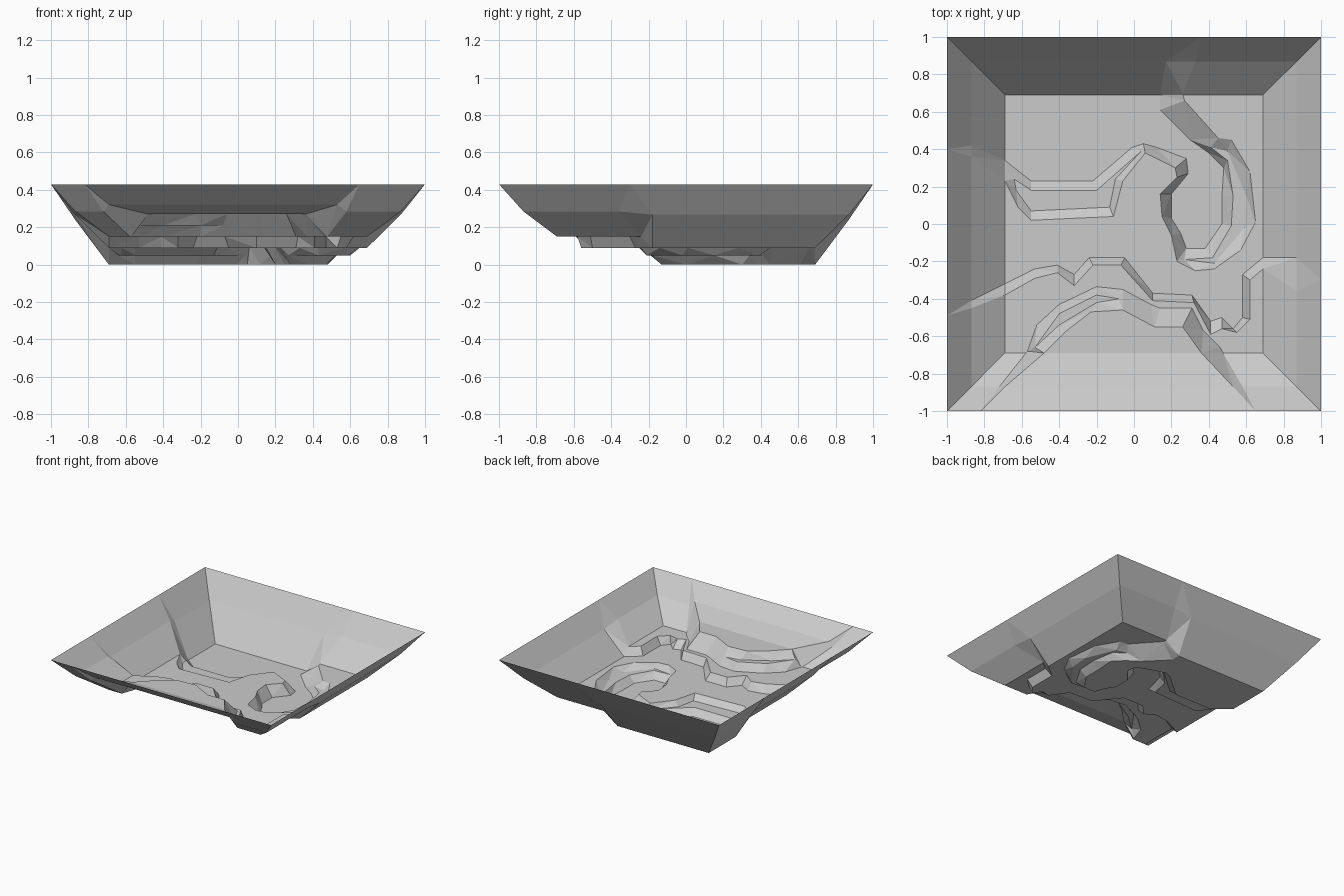
import bpy
import bmesh
from mathutils import Vector
from mathutils.geometry import delaunay_2d_cdt, intersect_point_line

if "Cube" in bpy.data.objects:
    bpy.data.objects.remove(bpy.data.objects["Cube"])

INNER, MIDDLE, RIM_Z = 0.69, 0.87, 0.43
verts, edges, contours = [], [], []


def path(pts, closed=False):
    base = len(verts)
    verts.extend(Vector(p) for p in pts)
    n = len(pts)
    edges.extend((base + i, base + (i + 1) % n) for i in range(n if closed else n - 1))


def contour(level, pts, closed=False):
    """A terrace edge lying at one height."""
    path(pts, closed)
    loop = [Vector(p) for p in pts]
    if closed:
        loop.append(loop[0])
    contours.append((level, loop))


def seg_dist(p, a, b):
    q, t = intersect_point_line(p, a, b)
    q = Vector(q[:2])
    if t < 0:
        q = a
    elif t > 1:
        q = b
    return (p - q).length


def height(p):
    """Nearest terrace level, raised towards the rim on the basin walls."""
    level = min((seg_dist(p, a, b), lv) for lv, l in contours for a, b in zip(l, l[1:]))[1]
    m = max(abs(p.x), abs(p.y))
    mid = 0.24 + 0.3 * level
    if m <= INNER + 1e-5:
        return level
    if m <= MIDDLE:
        return level + (mid - level) * (m - INNER) / (MIDDLE - INNER)
    return mid + (RIM_Z - mid) * (m - MIDDLE) / (1 - MIDDLE)


# square basin rings and corner creases
for r in (INNER, MIDDLE, 1.0):
    path([(-r, -r), (r, -r), (r, r), (-r, r)], True)
for sx in (-1, 1):
    for sy in (-1, 1):
        path([(sx * INNER, sy * INNER), (sx * MIDDLE, sy * MIDDLE), (sx, sy)])

# lowest floor edge with the hooked hollow
contour(0.0, [(-1, .4), (-.87, .42), (-.69, .34), (-.55, .23), (-.22, .23), (-.01, .41),
              (.05, .43), (.12, .41), (.28, .35), (.29, .27), (.2, .16), (.2, .03),
              (.25, -.05), (.28, -.13), (.38, -.13), (.47, 0), (.47, .15), (.48, .3),
              (.4, .38), (.3, .45), (.14, .61), (.14, .69), (.17, .87), (.36, 1)])
# left and right half-height shelves
contour(.05, [(-.64, .24), (-.55, .18), (-.2, .18), (.04, .39), (-.1, .24),
              (-.13, .09), (-.55, .07), (-.63, .18)], True)
contour(.05, [(.41, .41), (.5, .34), (.53, .15), (.52, -.01), (.42, -.18), (.27, -.19),
              (.43, -.21), (.59, -.02), (.6, .15), (.5, .39)], True)
# middle floor, lower side
contour(.09, [(-1, .4), (-.87, .36), (-.69, .23), (-.62, .09), (-.55, .02), (-.11, .04),
              (-.06, .23), (.06, .38), (.22, .3), (.23, .25), (.14, .16), (.15, .04),
              (.2, -.06), (.23, -.2), (.33, -.25), (.43, -.24), (.57, -.14), (.65, .01),
              (.62, .28), (.52, .45), (.45, .46), (.27, .66), (.26, .7), (.33, .87), (.36, 1)])
# cliff between the middle floor and the front terrace
contour(.09, [(-1, -.49), (-.87, -.41), (-.69, -.32), (-.53, -.24), (-.41, -.22), (-.32, -.27),
              (-.24, -.18), (-.05, -.18), (.1, -.37), (.31, -.38), (.41, -.52), (.47, -.5),
              (.53, -.56), (.58, -.5), (.58, -.27), (.69, -.18), (.87, -.18), (1, -.3)])
contour(.15, [(-1, -.49), (-.87, -.45), (-.69, -.38), (-.53, -.29), (-.41, -.26), (-.32, -.33),
              (-.22, -.22), (-.07, -.22), (.1, -.41), (.32, -.42), (.41, -.59), (.47, -.56),
              (.55, -.58), (.62, -.51), (.62, -.3), (.69, -.24), (.87, -.36), (1, -.3)])
# front plateau: foot, ledge and top
contour(.15, [(-.82, -1), (-.72, -.87), (-.57, -.68), (-.52, -.54), (-.4, -.43), (-.2, -.335),
              (-.06, -.35), (.09, -.43), (.14, -.45), (.31, -.45), (.37, -.57), (.46, -.66),
              (.58, -.87), (.65, -1)])
contour(.21, [(-.53, -.66), (-.4, -.48), (-.2, -.38), (-.08, -.4), (-.2, -.42), (-.4, -.54)], True)
contour(.27, [(-.82, -1), (-.69, -.87), (-.48, -.69), (-.36, -.57), (-.23, -.47), (-.06, -.46),
              (.11, -.55), (.26, -.55), (.36, -.69), (.53, -.87), (.65, -1)])

# triangulate the plan and lift it into a faceted sheet
pts, _, tris, *_ = delaunay_2d_cdt(verts, edges, [], 0, 1e-5)
bm = bmesh.new()
bv = [bm.verts.new((p.x, p.y, height(p))) for p in pts]
for t in tris:
    bm.faces.new([bv[i] for i in t])
bm.normal_update()
for f in bm.faces:
    if f.normal.z < 0:
        f.normal_flip()
mesh = bpy.data.meshes.new("terraced_basin")
bm.to_mesh(mesh)
bm.free()
obj = bpy.data.objects.new("terraced_basin", mesh)
bpy.context.collection.objects.link(obj)
